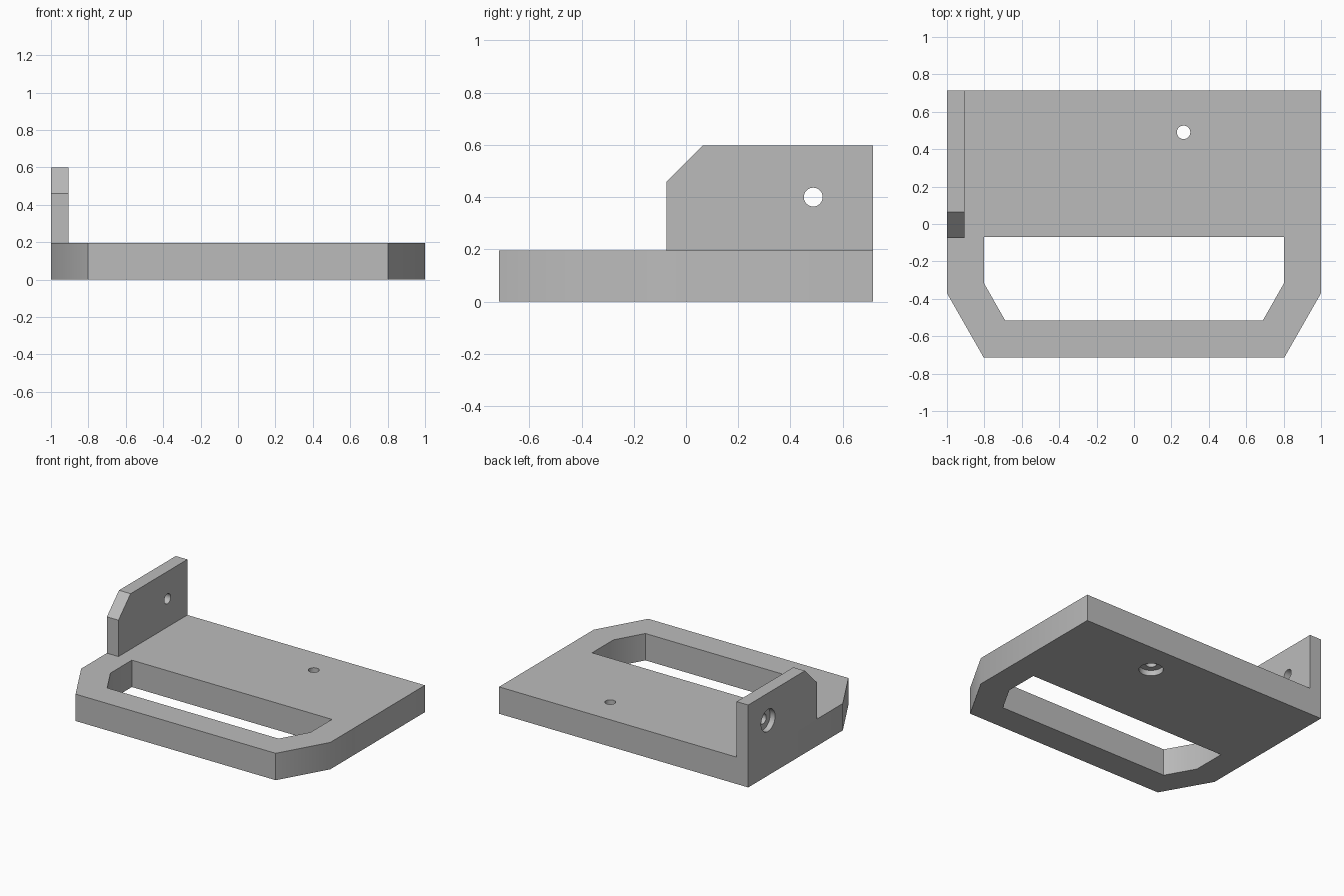
import bpy
import bmesh
from math import pi
from mathutils import Matrix, Vector

if "Cube" in bpy.data.objects:
    bpy.data.objects.remove(bpy.data.objects["Cube"], do_unlink=True)

# Single grey plastic
grey = bpy.data.materials.new("plain grey")
grey.use_nodes = True
colour = (0.5, 0.5, 0.5, 1)
grey.diffuse_color = colour
grey.node_tree.nodes["Principled BSDF"].inputs["Base Color"].default_value = colour


def finish(name, bm):
    bmesh.ops.recalc_face_normals(bm, faces=bm.faces)
    mesh = bpy.data.meshes.new(name)
    bm.to_mesh(mesh)
    bm.free()
    mesh.materials.append(grey)
    obj = bpy.data.objects.new(name, mesh)
    bpy.context.collection.objects.link(obj)
    return obj


def prism(name, points, depth):
    """Extrude a closed outline of 3D points along a vector."""
    bm = bmesh.new()
    face = bm.faces.new([bm.verts.new(p) for p in points])
    out = bmesh.ops.extrude_face_region(bm, geom=[face], use_keep_orig=True)
    verts = [g for g in out["geom"] if isinstance(g, bmesh.types.BMVert)]
    bmesh.ops.translate(bm, verts=verts, vec=depth)
    return finish(name, bm)


def cylinder(name, centre, radius, length, axis):
    bm = bmesh.new()
    turn = Matrix.Rotation(pi / 2, 4, "Y") if axis == "X" else Matrix()
    bmesh.ops.create_cone(bm, cap_ends=True, segments=48, radius1=radius,
                          radius2=radius, depth=length,
                          matrix=Matrix.Translation(centre) @ turn)
    return finish(name, bm)


def cut(target, cutter):
    cutter.hide_render = True
    mod = target.modifiers.new("cut", "BOOLEAN")
    mod.operation = "DIFFERENCE"
    mod.solver = "EXACT"
    mod.object = cutter
    bpy.context.view_layer.objects.active = target
    bpy.ops.object.modifier_apply(modifier=mod.name)
    bpy.data.objects.remove(cutter, do_unlink=True)


def bored_hole(target, face_point, axis):
    """Through hole with a wide shallow counterbore at the given face."""
    cut(target, cylinder("hole_cutter", face_point, HOLE, 1, axis))
    cut(target, cylinder("bore_cutter", face_point, BORE, 2 * BORE_DEPTH, axis))


def mirrored(half, z):
    """Complete a symmetric outline from its +x half."""
    return ([(x, y, z) for x, y in half]
            + [(-x, y, z) for x, y in reversed(half)])


THICK, HOLE, BORE, BORE_DEPTH = 0.195, 0.036, 0.08, 0.04

# Base plate with chamfered front corners
plate = prism("base_plate",
              mirrored([(1, 0.715), (1, -0.37), (0.803, -0.715)], 0),
              Vector((0, 0, THICK)))

# Handle opening
cut(plate, prism("opening_cutter",
                 mirrored([(0.803, -0.07), (0.803, -0.315), (0.688, -0.517)], -0.5),
                 Vector((0, 0, 1))))

# Upright side tab with one chamfered corner
profile = [(-0.075, THICK), (0.715, THICK), (0.715, 0.598),
           (0.064, 0.598), (-0.075, 0.459)]
tab = prism("side_tab", [(-1, y, z) for y, z in profile], Vector((0.093, 0, 0)))

# Screw holes, counterbored underneath and on the outer side
bored_hole(plate, (0.265, 0.49, 0), "Z")
bored_hole(tab, (-1, 0.487, 0.4), "X")

for obj in (plate, tab):
    bpy.ops.object.select_all(action="DESELECT")
    obj.select_set(True)
    bpy.context.view_layer.objects.active = obj
    bpy.ops.object.shade_smooth_by_angle(angle=pi / 6)
